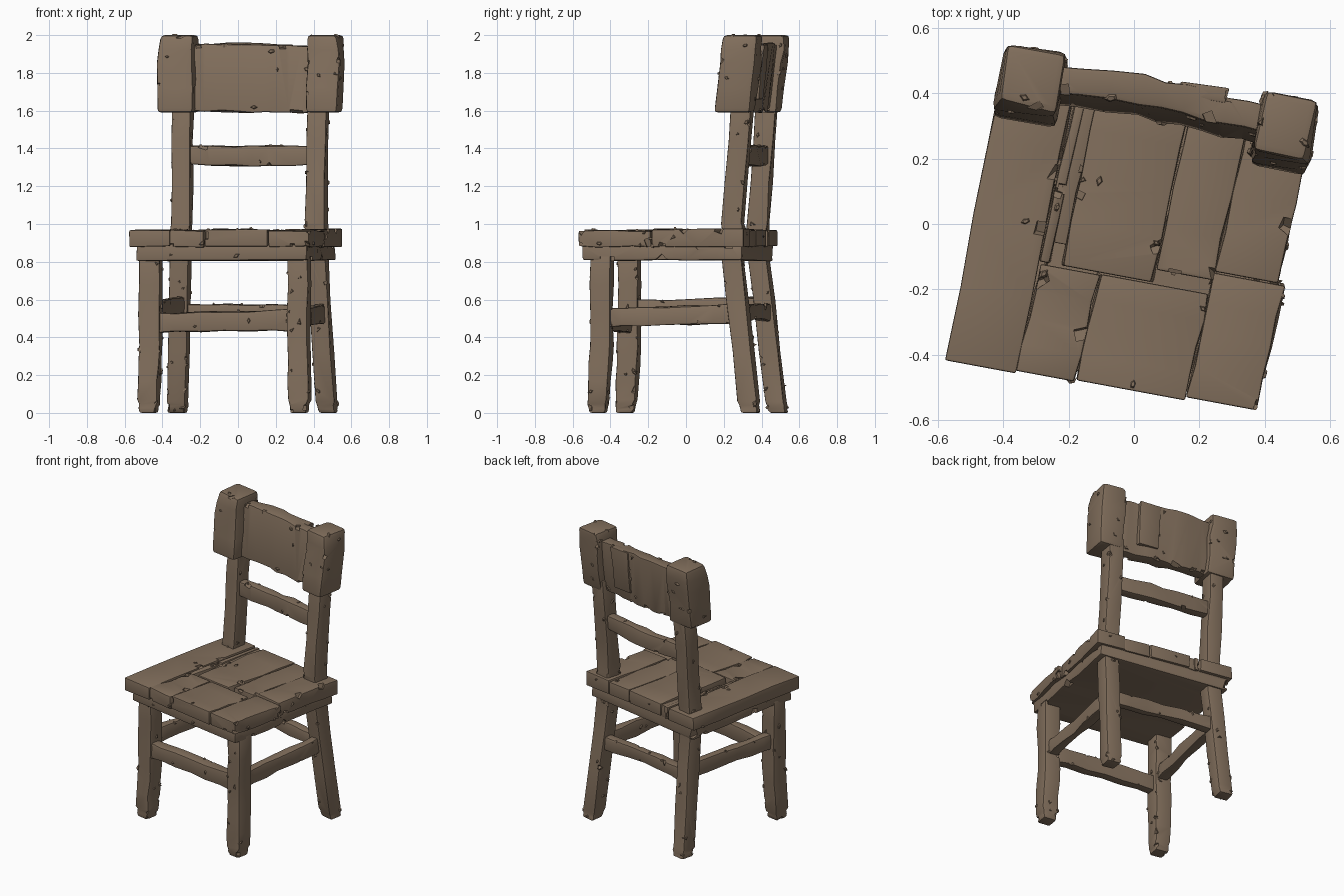
import bpy, bmesh, math, random
from mathutils import Vector, Matrix

if "Cube" in bpy.data.objects:
    bpy.data.objects.remove(bpy.data.objects["Cube"])

random.seed(7)
TURN = Matrix.Rotation(math.radians(-10.5), 4, 'Z')   # whole chair is turned a little

wood = bpy.data.materials.new("weathered brown wood")
wood.diffuse_color = (0.223, 0.159, 0.108, 1)
wood.use_nodes = True
wood.node_tree.nodes["Principled BSDF"].inputs["Base Color"].default_value = wood.diffuse_color


def rnd(a):
    return random.uniform(-a, a)


def sharp_edges(bm, deg):
    return [e for e in bm.edges
            if len(e.link_faces) == 2 and e.calc_face_angle(0) > math.radians(deg)]


def make_object(name, bm):
    me = bpy.data.meshes.new(name)
    bm.to_mesh(me)
    bm.free()
    ob = bpy.data.objects.new(name, me)
    bpy.context.collection.objects.link(ob)
    return ob


def nick(ob, points, size):
    """Carve small random wedges out of the beam's edges."""
    cb = bmesh.new()
    for p in points:
        s = size * random.uniform(0.6, 1.3)
        m = (Matrix.Translation(p) @ Matrix.Rotation(rnd(3), 4, 'X')
             @ Matrix.Rotation(rnd(3), 4, 'Y') @ Matrix.Diagonal((s * 1.6, s, s * 0.8, 1)))
        bmesh.ops.create_cube(cb, size=1, matrix=m)
    cutter = make_object("nick_cutter", cb)
    mod = ob.modifiers.new("nicks", 'BOOLEAN')
    mod.operation, mod.solver, mod.object = 'DIFFERENCE', 'EXACT', cutter
    mod.use_self = True
    bpy.context.view_layer.update()
    dg = bpy.context.evaluated_depsgraph_get()
    cut = bpy.data.meshes.new_from_object(ob.evaluated_get(dg))
    ob.modifiers.clear()
    if len(cut.polygons) > 6:
        ob.data = cut
    bpy.data.objects.remove(cutter)


def add_splinters(bm, count):
    """Stick thin raised chips on random faces, chosen by area."""
    bm.normal_update()
    faces = [f for f in bm.faces if f.normal.z > -0.8]
    picks = random.choices(faces, [f.calc_area() for f in faces], k=count)
    spots = []
    for f in picks:
        a, b, c = random.sample(list(f.verts), 3)
        r, s = sorted((random.random(), random.random()))
        spots.append((a.co * r + b.co * (s - r) + c.co * (1 - s), f.normal.copy()))
    for p, n in spots:
        k = random.uniform(0.5, 1.1)
        m = (Matrix.Translation(p) @ n.to_track_quat('Z', 'Y').to_matrix().to_4x4()
             @ Matrix.Rotation(rnd(3), 4, 'Z') @ Matrix.Diagonal((k, k * 1.7, 1, 1)))
        bmesh.ops.create_cone(bm, cap_ends=True, segments=random.choice((3, 4, 5)),
                              radius1=0.015, radius2=0.007, depth=0.014, matrix=m)


def beam(name, axis, stations, cuts=3, jit=0.005, bevel=0.012, lean=0.0,
         nicks=5, chips=8, nick_size=0.025):
    """Hand-hewn beam along an axis; stations are (centre xyz, half size a, half size b)."""
    ia, ib = [i for i in range(3) if i != axis]
    rings = []
    for k in range(len(stations) - 1):
        (c0, a0, b0), (c1, a1, b1) = stations[k], stations[k + 1]
        last = k == len(stations) - 2
        for i in range(cuts + (1 if last else 0)):
            t = i / cuts
            rings.append((Vector(c0).lerp(Vector(c1), t), a0 + (a1 - a0) * t, b0 + (b1 - b0) * t))
    zc = sum(r[0].z for r in rings) / len(rings)
    bm = bmesh.new()
    loops = []
    for c, a, b in rings:
        loop = []
        for sa, sb in ((-1, -1), (1, -1), (1, 1), (-1, 1)):
            p = c.copy()
            p[ia] += sa * a + rnd(jit)
            p[ib] += sb * b + rnd(jit)
            p.y += lean * (p.z - zc)
            loop.append(bm.verts.new(p))
        loops.append(loop)
    for l0, l1 in zip(loops, loops[1:]):
        for i in range(4):
            j = (i + 1) % 4
            bm.faces.new((l0[i], l0[j], l1[j], l1[i]))
    bm.faces.new(loops[0][::-1])
    bm.faces.new(loops[-1])
    bmesh.ops.recalc_face_normals(bm, faces=bm.faces)
    edges = sharp_edges(bm, 40)
    picks = [e.verts[0].co.lerp(e.verts[1].co, random.random())
             for e in random.sample(edges, min(nicks, len(edges)))]
    bmesh.ops.bevel(bm, geom=edges, offset=bevel, segments=2, profile=0.6,
                    affect='EDGES', clamp_overlap=True)
    ob = make_object(name, bm)
    if picks:
        nick(ob, picks, nick_size)
    # chips, turning, and shading with edges kept sharp
    bm = bmesh.new()
    bm.from_mesh(ob.data)
    add_splinters(bm, chips)
    bm.transform(TURN)
    for f in bm.faces:
        f.smooth = True
        f.material_index = 0
    for e in sharp_edges(bm, 32):
        e.smooth = False
    bm.to_mesh(ob.data)
    bm.free()
    ob.data.materials.clear()
    ob.data.materials.append(wood)
    return ob


# Legs, back posts and post heads, mirrored left and right
for s, side in ((-1, "left"), (1, "right")):
    beam("front_leg_" + side, 2, [((s * .405, -.40, 0), .042, .042),
                                  ((s * .405, -.395, .07), .053, .053),
                                  ((s * .40, -.38, .36), .055, .055),
                                  ((s * .40, -.38, .84), .055, .054)], chips=14, nicks=7)
    beam("back_leg_" + side, 2, [((s * .405, .425, 0), .044, .044),
                                 ((s * .40, .412, .06), .052, .052),
                                 ((s * .367, .318, .86), .051, .051),
                                 ((s * .363, .322, 1.0), .052, .055),
                                 ((s * .364, .372, 1.66), .05, .054)], chips=24, nicks=8)
    w = .098 if s < 0 else .085
    beam("post_head_" + side, 2, [((s * (.488 - w), .335, 1.59), w, .098),
                                  ((s * (.490 - w), .366, 1.85), w, .098),
                                  ((s * (.484 - w), .385, 2.0), w - .005, .093)],
         cuts=2, jit=.008, bevel=.022, chips=10, nicks=4)

# Backrest: broad top board, patch plate behind it, slim middle rail
beam("top_board", 0, [((-.34, .372, 1.775), .042, .175), ((-.05, .388, 1.775), .044, .182),
                      ((.15, .378, 1.77), .044, .18), ((.34, .370, 1.765), .042, .175)],
     jit=.007, lean=.11, chips=16, nicks=8, nick_size=.035)
beam("back_patch", 2, [((.135, .405, 1.66), .072, .022), ((.135, .437, 1.95), .075, .022)],
     cuts=2, jit=.004, bevel=.006, chips=2, nicks=1)
beam("middle_rail", 0, [((-.35, .352, 1.365), .03, .05), ((-.08, .368, 1.36), .031, .052),
                        ((.10, .365, 1.36), .033, .056), ((.35, .352, 1.365), .03, .052)],
     cuts=2, chips=4, nicks=5)

# Leg stretchers
beam("front_stretcher", 0, [((-.39, -.39, .475), .034, .052), ((0, -.385, .485), .03, .05),
                            ((.39, -.385, .49), .034, .058)], jit=.007, chips=5)
beam("back_stretcher", 0, [((-.37, .36, .53), .032, .046), ((0, .352, .535), .028, .04),
                           ((.37, .36, .525), .032, .046)], jit=.006, chips=4)
for s, side, z in ((-1, "left", .555), (1, "right", .515)):
    beam("side_stretcher_" + side, 1, [((s * .395, -.38, z - .01), .034, .052),
                                       ((s * .385, -.05, z), .028, .046),
                                       ((s * .38, .36, z + .01), .033, .054)],
         jit=.007, chips=5)

# Seat base under the planks
beam("seat_base", 1, [((0, -.475, .85), .462, .043), ((0, -.05, .85), .458, .041),
                      ((0, .385, .85), .455, .043)], jit=.006, bevel=.014,
     nicks=10, chips=8, nick_size=.04)

# Seat planks: left, right, front, back extents and top height
PLANKS = [(-.485, -.262, -.515, .405, .968), (-.264, -.085, -.507, -.172, .966),
          (-.254, -.222, -.165, .40, .962), (-.185, .095, -.165, .40, .972),
          (.099, .276, -.125, .395, .966), (-.081, .258, -.502, -.169, .968),
          (.280, .475, -.098, .40, .974), (.262, .480, -.492, -.102, .965)]
for i, (u0, u1, v0, v1, top) in enumerate(PLANKS):
    u, h, z = (u0 + u1) / 2, (u1 - u0) / 2, (top + .88) / 2
    beam("seat_plank_%d" % (i + 1), 1,
         [((u - .008, v0, z), h, top - z), ((u, (v0 + v1) / 2, z), h, top - z),
          ((u + .008, v1, z), h, top - z)],
         cuts=2, jit=.005, bevel=.008, nicks=4, chips=5, nick_size=.035)
# Splintered strip lying low in the gap between two planks
beam("broken_strip", 1, [((-.215, -.10, .91), .02, .03), ((-.20, .39, .92), .03, .038)],
     jit=.006, bevel=.005, nicks=0, chips=2)
